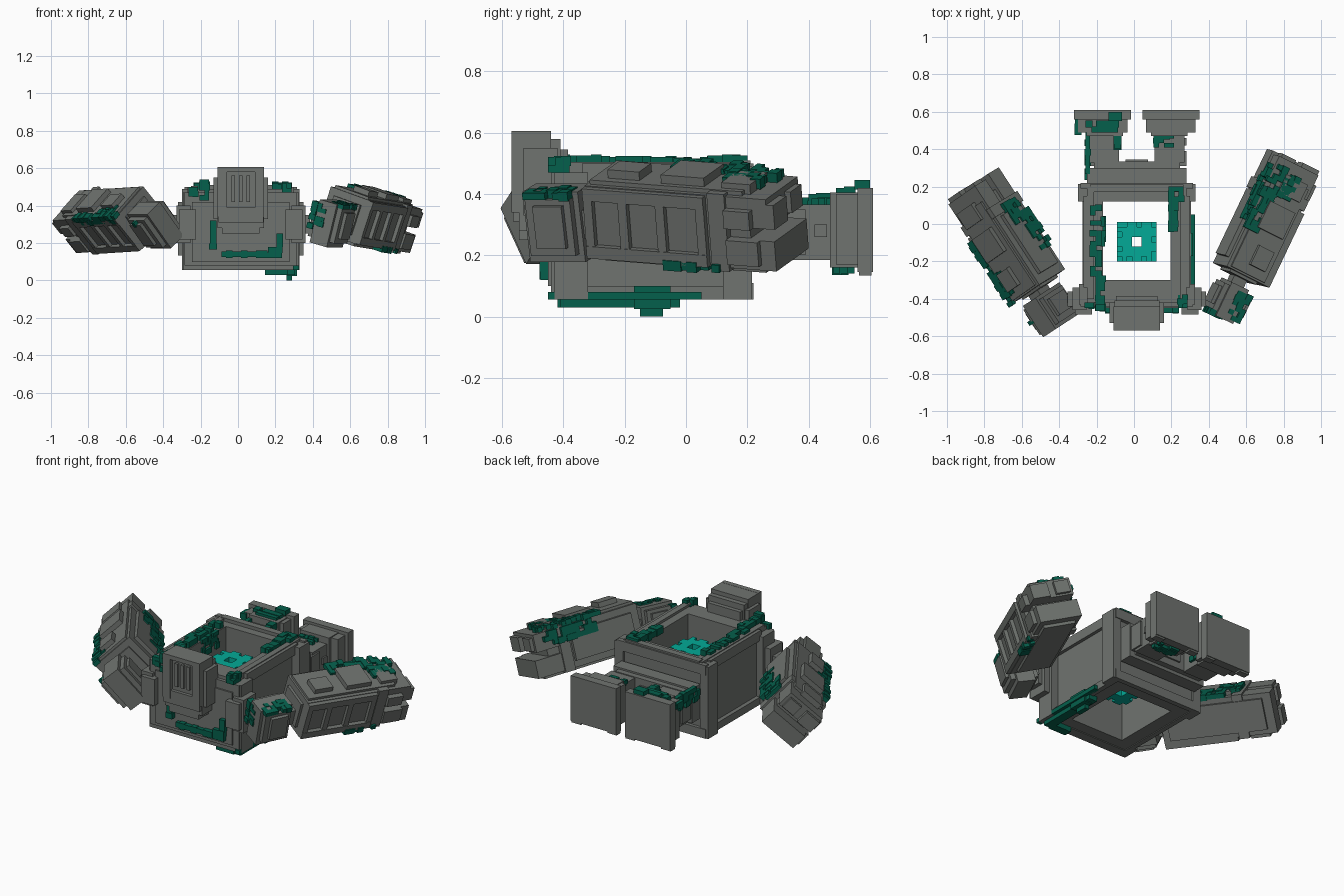
import bpy, bmesh, math, random
from mathutils import Matrix, Vector

random.seed(4)


def material(name, rgb):
    m = bpy.data.materials.new(name)
    m.diffuse_color = (*rgb, 1)
    return m


STONE = material("stone_grey", (0.160, 0.172, 0.160))
MOSS = material("moss_green", (0.0015, 0.115, 0.072))
CORE = material("core_teal", (0.001, 0.40, 0.31))
BODY = Matrix.Translation((0.015, 0, 0))      # body symmetry plane
CELL = 0.027                                  # small block size


def build(name, boxes, mat, frame=BODY):
    """One object from boxes (x0, x1, y0, y1, z0, z1) placed in a frame."""
    bm = bmesh.new()
    for x0, x1, y0, y1, z0, z1 in boxes:
        m = Matrix.Translation(((x0 + x1) / 2, (y0 + y1) / 2, (z0 + z1) / 2))
        s = Matrix.Diagonal((x1 - x0, y1 - y0, z1 - z0, 1))
        bmesh.ops.create_cube(bm, size=1, matrix=frame @ m @ s)
    bmesh.ops.recalc_face_normals(bm, faces=bm.faces)
    me = bpy.data.meshes.new(name)
    bm.to_mesh(me)
    bm.free()
    me.materials.append(mat)
    ob = bpy.data.objects.new(name, me)
    bpy.context.collection.objects.link(ob)
    return ob


def both(boxes):
    return boxes + [(-b[1], -b[0], *b[2:]) for b in boxes]


def moss(name, patches, frame=BODY, keep=0.8):
    """Break each patch into small blocks, dropping some and varying size."""
    out = []
    for p in patches:
        n = [max(1, round((p[i + 1] - p[i]) / CELL)) for i in (0, 2, 4)]
        d = [(p[2 * i + 1] - p[2 * i]) / n[i] for i in range(3)]
        for i in range(n[0]):
            for j in range(n[1]):
                for k in range(n[2]):
                    if random.random() < keep:
                        g = random.choice((0, 0, 0.004))
                        b = []
                        for a, q in enumerate((i, j, k)):
                            b += [p[2 * a] + q * d[a] - g, p[2 * a] + (q + 1) * d[a] + g]
                        out.append(tuple(b))
    return build(name, out, MOSS, frame)


# --- Hollow torso: walls, end rims and framed sides
build("torso_walls", both([(0.18, 0.265, -0.42, 0.2, 0.06, 0.49)]) + [
    (-0.265, 0.265, 0.12, 0.2, 0.06, 0.49),
    (-0.265, 0.265, -0.42, -0.30, 0.06, 0.49)], STONE)
build("torso_rims", both([
    (0.26, 0.315, 0.12, 0.215, 0.055, 0.49), (0.26, 0.31, -0.43, -0.32, 0.055, 0.47),
    (0.26, 0.29, -0.34, 0.15, 0.055, 0.10), (0.26, 0.285, -0.34, 0.15, 0.44, 0.50),
    (0.23, 0.265, -0.40, 0.2, 0.48, 0.505)]) + [
    (-0.30, 0.30, 0.19, 0.22, 0.055, 0.11), (-0.30, 0.30, 0.19, 0.22, 0.44, 0.50),
    (-0.25, 0.25, 0.17, 0.21, 0.48, 0.51),
    (-0.30, 0.30, -0.44, -0.40, 0.08, 0.47), (-0.26, 0.26, -0.45, -0.42, 0.10, 0.42),
    (-0.28, 0.30, -0.43, -0.37, 0.055, 0.09)], STONE)

# --- Shoulder sockets
build("shoulders", both([
    (0.27, 0.345, -0.46, -0.34, 0.20, 0.40), (0.24, 0.33, -0.485, -0.36, 0.22, 0.38),
    (0.33, 0.37, -0.44, -0.36, 0.25, 0.35)]), STONE)

# --- Head with slotted face
build("head", [
    (-0.125, 0.125, -0.545, -0.44, 0.28, 0.605), (-0.10, 0.10, -0.545, -0.43, 0.25, 0.30),
    (-0.145, 0.145, -0.53, -0.42, 0.33, 0.55), (-0.12, 0.12, -0.45, -0.41, 0.40, 0.58),
    (-0.11, 0.11, -0.42, -0.385, 0.40, 0.545),
    (-0.125, 0.125, -0.57, -0.54, 0.58, 0.606), (-0.12, 0.12, -0.565, -0.54, 0.31, 0.39),
    (-0.01, 0.01, -0.562, -0.54, 0.42, 0.56)]
    + both([(0.075, 0.125, -0.57, -0.54, 0.34, 0.59), (0.03, 0.05, -0.562, -0.54, 0.42, 0.56)]), STONE)

# --- Waist, legs and feet
build("waist", [(-0.265, 0.265, 0.22, 0.30, 0.17, 0.38), (-0.23, 0.23, 0.29, 0.335, 0.19, 0.37),
                (-0.06, 0.06, 0.31, 0.345, 0.23, 0.33)], STONE)
build("legs", both([(0.095, 0.255, 0.33, 0.50, 0.185, 0.365), (0.10, 0.265, 0.31, 0.39, 0.20, 0.35),
                    (0.075, 0.27, 0.47, 0.56, 0.16, 0.405), (0.25, 0.265, 0.42, 0.46, 0.26, 0.30)]), STONE)
build("feet", both([(0.03, 0.335, 0.56, 0.61, 0.145, 0.42), (0.05, 0.315, 0.49, 0.565, 0.17, 0.40),
                    (0.03, 0.09, 0.565, 0.605, 0.134, 0.16), (0.27, 0.335, 0.565, 0.605, 0.134, 0.16)]), STONE)

# --- Glowing core: small-block cube with rounded edges and through holes
core = []
for i in range(8):
    for j in range(8):
        for k in range(8):
            d = [abs(v - 3.5) for v in (i, j, k)]
            at_edge, inner = sum(v > 3 for v in d), sum(v < 1 for v in d)
            if (at_edge == 1 and inner < 2 or at_edge == 2 and (i + j + k) % 3
                    or at_edge == 0 and max(d) > 2 and inner < 2):
                o = [v * CELL * 0.98 - 0.106 for v in (i, j, k)]
                core.append(sum(([v, v + CELL * 0.98] for v in o), []))
build("core", core, CORE, Matrix.Translation((0.015, -0.095, 0.31)))


# --- Arms: local x outward, y from elbow to hand, z up
def limb_frame(centre, axis, pitch, roll, side, size=1.0):
    h = Vector((axis[0], axis[1], 0)).normalized()
    out = Vector((h.y, -h.x, 0)) * side
    up = Vector((0, 0, 1))
    p, r = math.radians(pitch), math.radians(roll)
    a, up = h * math.cos(p) + up * math.sin(p), up * math.cos(p) - h * math.sin(p)
    u = out * math.cos(r) - up * math.sin(r)
    w = up * math.cos(r) + out * math.sin(r)
    m = Matrix((u, a, w)).transposed().to_4x4()
    return Matrix.Translation(centre) @ m @ Matrix.Scale(size, 4)


forearm = [
    (-0.118, 0.118, -0.32, 0.15, -0.118, 0.118),
    (-0.10, 0.10, 0.14, 0.24, -0.10, 0.10),
    (-0.118, 0.118, 0.14, 0.31, 0.02, 0.118), (-0.118, 0.118, 0.14, 0.33, -0.118, -0.02),
    (0.02, 0.118, 0.28, 0.335, 0.02, 0.10), (-0.10, -0.02, 0.28, 0.33, 0.03, 0.10),
    (-0.128, 0.128, 0.11, 0.17, -0.128, 0.128),
    (0.11, 0.14, -0.32, 0.10, 0.075, 0.115), (0.11, 0.14, -0.32, 0.10, -0.115, -0.075),
    (0.11, 0.145, 0.17, 0.26, 0.02, 0.08), (0.11, 0.14, 0.17, 0.28, -0.10, -0.02),
    (-0.14, -0.11, -0.27, 0.10, -0.08, 0.08), (-0.09, 0.09, -0.28, 0.28, -0.135, -0.11),
    (-0.10, 0.10, -0.31, 0.22, 0.11, 0.132), (-0.02, 0.07, -0.26, -0.15, 0.12, 0.16),
    (-0.07, 0.08, -0.07, 0.08, 0.12, 0.16), (-0.05, 0.08, 0.14, 0.24, 0.11, 0.15),
    (-0.08, 0.08, -0.335, -0.31, -0.08, 0.08)]
forearm += [(0.11, 0.138, v, v + 0.03, -0.09, 0.09) for v in (-0.32, -0.20, -0.07, 0.07)]
upper = [(-0.085, 0.085, -0.085, 0.085, -0.10, 0.10), (-0.055, 0.055, -0.105, 0.105, -0.13, 0.12),
         (-0.105, 0.105, -0.05, 0.06, -0.07, 0.08), (-0.04, 0.04, 0.09, 0.17, -0.05, 0.05)]
arms = {
    "right": ((0.706, 0.03, 0.325), (0.29, 0.61), -4, 18, 1, (0.50, -0.41, 0.31), 15),
    "left": ((-0.683, -0.064, 0.325), (-0.365, 0.56), -2, 43, -1, (-0.445, -0.46, 0.30), 40),
}
arm_moss = {
    "right": [(-0.135, -0.05, -0.10, 0.27, 0.12, 0.145), (-0.05, 0.03, 0.12, 0.25, 0.125, 0.15),
              (-0.145, -0.118, -0.06, 0.26, 0.04, 0.12), (0.08, 0.14, -0.05, 0.14, -0.13, -0.105)],
    "left": [(0.10, 0.14, -0.33, 0.08, 0.09, 0.14), (0.05, 0.11, -0.28, -0.14, 0.125, 0.14),
             (-0.145, -0.118, -0.17, 0.15, -0.12, -0.02), (-0.145, -0.12, 0.02, 0.15, -0.02, 0.04)],
}
for side, (c, ax, pitch, roll, s, uc, uroll) in arms.items():
    f = limb_frame(c, ax, pitch, roll, s, 1.04 if s > 0 else 1.0)
    build(side + "_forearm", forearm, STONE, f)
    moss(side + "_forearm_moss", arm_moss[side], f, 0.75)
    u = limb_frame(uc, ax, 0, uroll, s, 0.95)
    build(side + "_upper_arm", upper, STONE, u)
    moss(side + "_upper_arm_moss",
         [(0.0, 0.09, -0.09, 0.08, 0.10, 0.125), (-0.09, 0.0, -0.11, -0.08, -0.05, 0.10)]
         if s > 0 else [(0.07, 0.11, -0.06, 0.04, 0.07, 0.1)], u, 0.7)

# --- Moss on the torso rim, front, underside and legs
moss("torso_moss", [
    (-0.22, -0.17, -0.46, -0.28, 0.485, 0.525), (-0.25, -0.19, -0.28, 0.10, 0.485, 0.52),
    (-0.195, -0.17, -0.12, 0.04, 0.40, 0.50), (0.17, 0.25, 0.07, 0.2, 0.495, 0.525),
    (0.17, 0.22, -0.04, 0.1, 0.48, 0.515), (0.22, 0.27, -0.45, -0.38, 0.47, 0.52),
    (-0.22, -0.17, -0.465, -0.43, 0.40, 0.54), (-0.28, -0.23, -0.45, -0.42, 0.45, 0.50)])
moss("front_moss", [
    (-0.165, -0.13, -0.475, -0.44, 0.17, 0.32), (-0.13, 0.14, -0.475, -0.44, 0.125, 0.155),
    (0.12, 0.22, -0.475, -0.44, 0.12, 0.18), (0.19, 0.225, -0.475, -0.44, 0.18, 0.25)], keep=0.92)
build("underside_moss", [(0.235, 0.29, -0.41, -0.02, 0.03, 0.07), (0.28, 0.31, -0.45, 0.05, 0.055, 0.08),
                         (0.13, 0.25, -0.42, -0.37, 0.03, 0.06)], MOSS)
build("hanging_moss", [(0.245, 0.275, -0.15, -0.075, 0.0, 0.05), (0.245, 0.30, -0.17, -0.05, 0.025, 0.1)], MOSS)
moss("leg_moss", [
    (-0.27, -0.10, 0.49, 0.55, 0.395, 0.42), (-0.275, -0.25, 0.24, 0.50, 0.30, 0.385),
    (-0.33, -0.30, 0.48, 0.56, 0.34, 0.42), (-0.12, -0.085, 0.40, 0.54, 0.22, 0.40),
    (0.09, 0.20, 0.41, 0.48, 0.36, 0.385), (0.12, 0.26, 0.48, 0.55, 0.14, 0.165)])
build("foot_moss", [(-0.15, -0.08, 0.55, 0.60, 0.415, 0.445)], MOSS)
